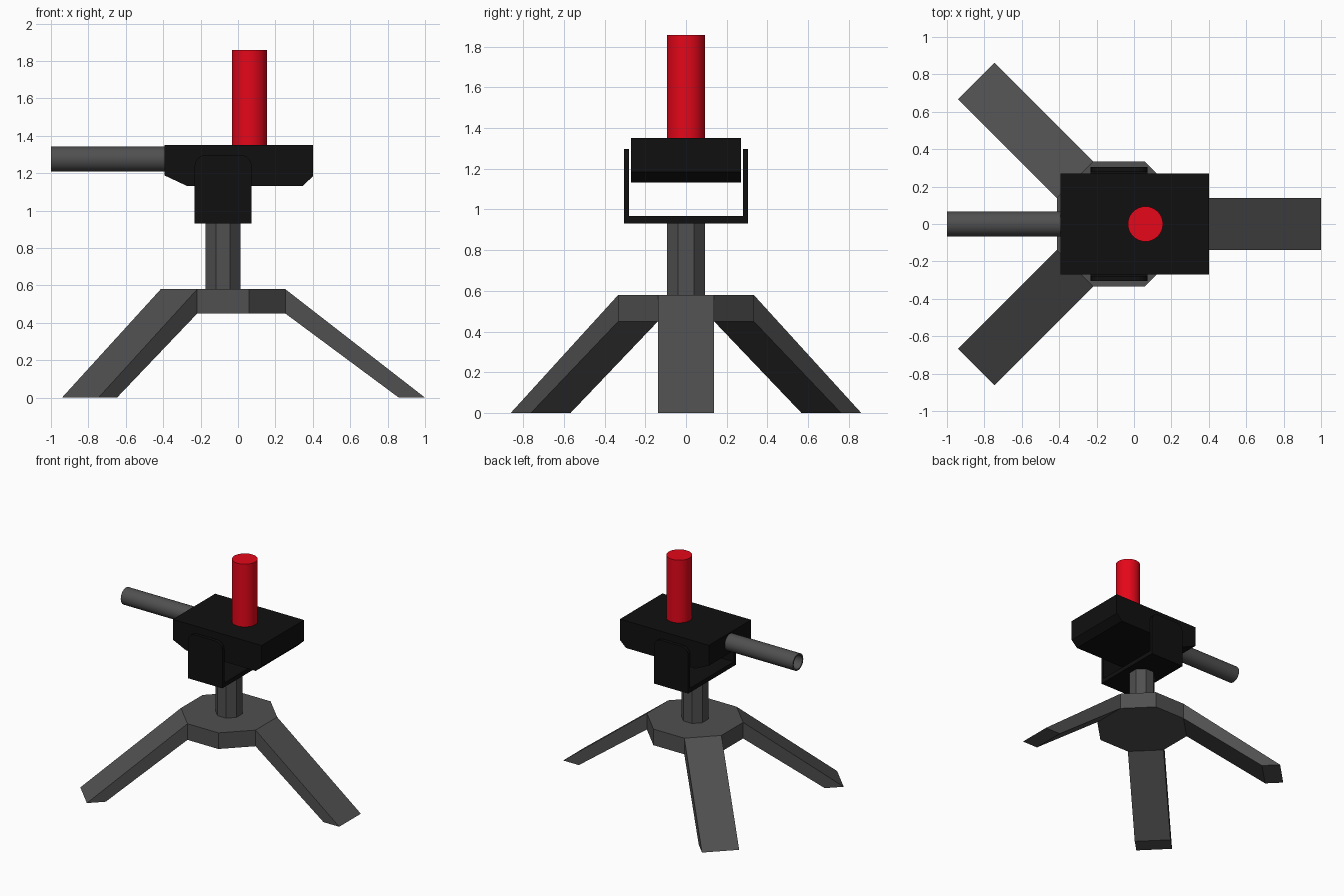
import bpy, bmesh, math
from mathutils import Vector, Matrix

if "Cube" in bpy.data.objects:
    bpy.data.objects.remove(bpy.data.objects["Cube"])

CX = -0.08  # axis of the tripod and post


def material(name, rgb):
    m = bpy.data.materials.new(name)
    m.diffuse_color = (*rgb, 1)
    m.use_nodes = True
    m.node_tree.nodes["Principled BSDF"].inputs["Base Color"].default_value = m.diffuse_color
    return m


GREY = material("dark_grey", (0.08, 0.08, 0.08))
BLACK = material("black", (0.005, 0.005, 0.005))
RED = material("red", (0.78, 0.002, 0.01))


def finish(bm, name, mat, smooth=False):
    bmesh.ops.recalc_face_normals(bm, faces=bm.faces)
    me = bpy.data.meshes.new(name)
    bm.to_mesh(me)
    bm.free()
    ob = bpy.data.objects.new(name, me)
    bpy.context.collection.objects.link(ob)
    me.materials.append(mat)
    if smooth:
        bpy.ops.object.select_all(action='DESELECT')
        ob.select_set(True)
        bpy.context.view_layer.objects.active = ob
        bpy.ops.object.shade_smooth_by_angle(angle=math.radians(35))
    return ob


def prism(points, direction):
    """Extrude a closed outline along a direction."""
    bm = bmesh.new()
    face = bm.faces.new([bm.verts.new(p) for p in points])
    ext = bmesh.ops.extrude_face_region(bm, geom=[face], use_keep_orig=True)
    bmesh.ops.translate(bm, vec=direction,
                        verts=[v for v in ext["geom"] if isinstance(v, bmesh.types.BMVert)])
    bmesh.ops.recalc_face_normals(bm, faces=bm.faces)
    return bm


def octagon(apothem, z):
    r = apothem / math.cos(math.pi / 8)
    return [(CX + r * math.cos(a), r * math.sin(a), z)
            for a in (math.pi / 8 + i * math.pi / 4 for i in range(8))]


# Tripod: octagonal hub with three side faces extruded down into legs
bm = prism(octagon(0.333, 0.45), (0, 0, 0.13))
bm.normal_update()
dirs = [Vector((math.cos(math.radians(a)), math.sin(math.radians(a)), 0)) for a in (0, 135, 225)]
sides = [max(bm.faces, key=lambda f: f.normal.dot(d)) for d in dirs]
feet = bmesh.ops.extrude_discrete_faces(bm, faces=sides)["faces"]
for foot in feet:
    centre = foot.calc_center_median() - Vector((CX, 0, 0))
    d = Vector((centre.x, centre.y, 0)).normalized()
    for v in foot.verts:
        reach = 1.08 if v.co.z > 0.5 else 0.94
        v.co += d * (reach - 0.333)
        v.co.z = 0
finish(bm, "tripod", GREY)

# Post
finish(prism(octagon(0.0925, 0.57), (0, 0, 0.37)), "post", GREY)

# U-shaped bracket with rounded upper corners
o, i = 0.304, 0.279
u = [(-o, 0.932), (o, 0.932), (o, 1.298), (i, 1.298),
     (i, 0.967), (-i, 0.967), (-i, 1.298), (-o, 1.298)]
bm = prism([(CX - 0.152, y, z) for y, z in u], (0.305, 0, 0))
corners = [e for e in bm.edges
           if all(v.co.z > 1.29 for v in e.verts)
           and abs(e.verts[0].co.x - e.verts[1].co.x) < 0.001]
bmesh.ops.bevel(bm, geom=corners, offset=0.06, offset_type='OFFSET',
                segments=5, profile=0.5, affect='EDGES')
finish(bm, "bracket", BLACK)

# Body block with chamfered lower ends
outline = [(-0.393, 1.352), (-0.393, 1.188), (-0.275, 1.133),
           (0.347, 1.133), (0.40, 1.183), (0.40, 1.352)]
finish(prism([(x, -0.27, z) for x, z in outline], (0, 0.54, 0)), "body", BLACK)

# Hollow barrel pointing to -x
bm = bmesh.new()
bmesh.ops.create_cone(bm, cap_ends=True, segments=32, radius1=0.067, radius2=0.067, depth=0.62,
                      matrix=Matrix.Translation((-0.69, 0, 1.276)) @ Matrix.Rotation(math.pi / 2, 4, 'Y'))
bm.normal_update()
mouth = min(bm.faces, key=lambda f: f.calc_center_median().x)
bmesh.ops.inset_region(bm, faces=[mouth], thickness=0.012)
bore = bmesh.ops.extrude_discrete_faces(bm, faces=[mouth])["faces"][0]
bmesh.ops.translate(bm, verts=bore.verts, vec=(0.6, 0, 0))
finish(bm, "barrel", GREY, smooth=True)

# Red upright canister
bm = bmesh.new()
bmesh.ops.create_cone(bm, cap_ends=True, segments=32, radius1=0.094, radius2=0.094, depth=0.51,
                      matrix=Matrix.Translation((0.061, 0, 1.603)))
finish(bm, "canister", RED, smooth=True)
